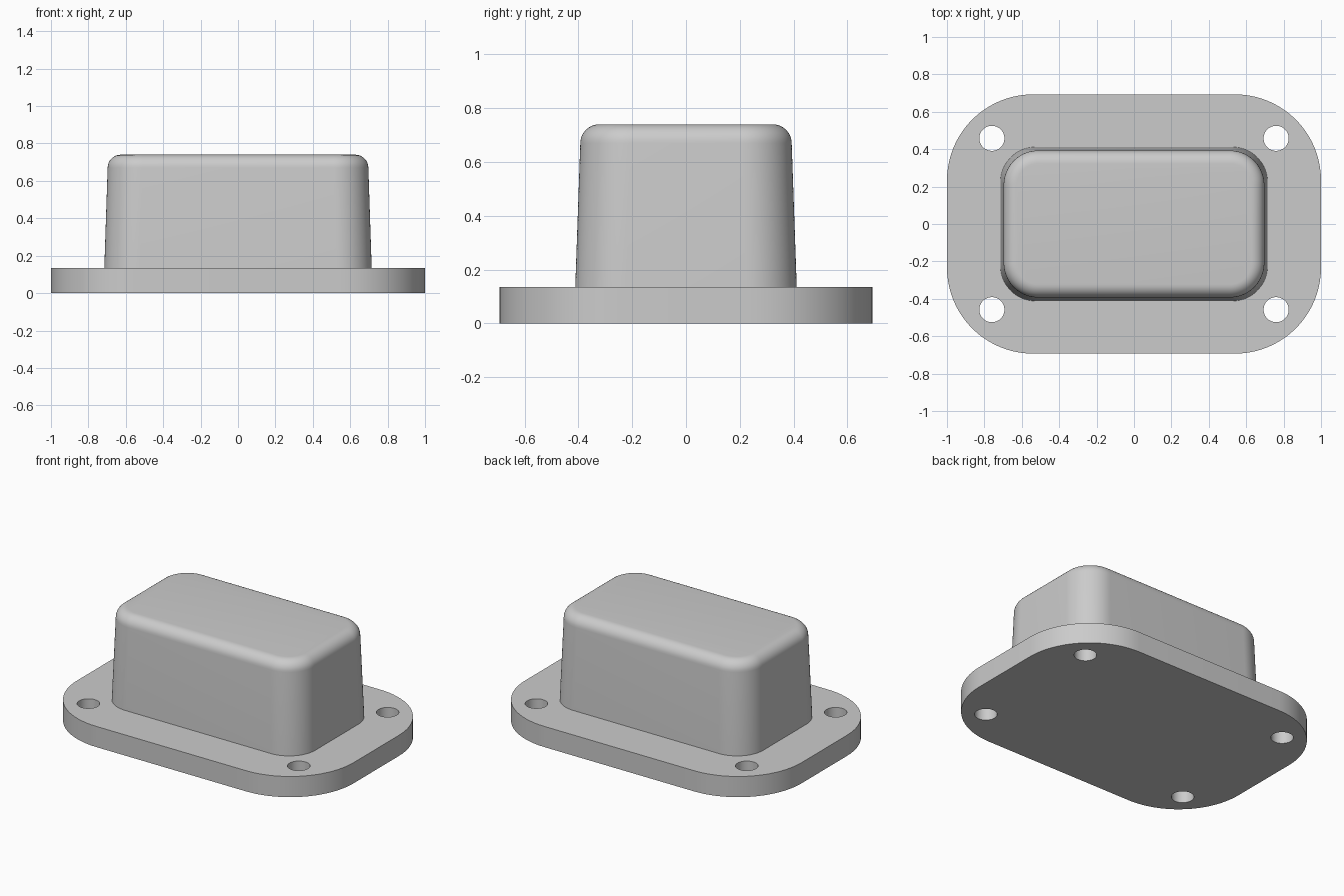
import bpy, bmesh
from math import sin, cos, pi, radians

if "Cube" in bpy.data.objects:
    bpy.data.objects.remove(bpy.data.objects["Cube"])

grey = bpy.data.materials.new("light_grey")
grey.use_nodes = True
colour = (0.6, 0.6, 0.6, 1)
grey.diffuse_color = colour
grey.node_tree.nodes["Principled BSDF"].inputs["Base Color"].default_value = colour


def rounded_rect(hx, hy, r, z, steps=20):
    """Outline of a rectangle with round corners, counter-clockwise."""
    points = []
    for i, (sx, sy) in enumerate([(1, 1), (-1, 1), (-1, -1), (1, -1)]):
        for k in range(steps + 1):
            a = (i + k / steps) * pi / 2
            points.append((sx * (hx - r) + r * cos(a), sy * (hy - r) + r * sin(a), z))
    return points


def loft(name, outlines):
    """Capped solid through a stack of outlines."""
    bm = bmesh.new()
    rings = [[bm.verts.new(p) for p in outline] for outline in outlines]
    count = len(rings[0])
    for low, high in zip(rings, rings[1:]):
        for i in range(count):
            j = (i + 1) % count
            bm.faces.new((low[i], low[j], high[j], high[i]))
    bm.faces.new(rings[0][::-1])
    bm.faces.new(rings[-1])
    mesh = bpy.data.meshes.new(name)
    bm.to_mesh(mesh)
    bm.free()
    mesh.materials.append(grey)
    obj = bpy.data.objects.new(name, mesh)
    bpy.context.collection.objects.link(obj)
    return obj


def activate(obj):
    bpy.ops.object.select_all(action="DESELECT")
    obj.select_set(True)
    bpy.context.view_layer.objects.active = obj


PLATE_TOP, TOP, FILLET = 0.135, 0.74, 0.07

# Flange plate with four bolt holes
plate = loft("flange_plate", [rounded_rect(1, 0.693, 0.46, z) for z in (0, PLATE_TOP)])
for sx in (-1, 1):
    for sy in (-1, 1):
        bpy.ops.mesh.primitive_cylinder_add(
            vertices=40, radius=0.067, depth=0.5, location=(sx * 0.76, sy * 0.458, 0.07))
        cutter = bpy.context.object
        cutter.name = "bolt_hole_cutter"
        cutter.hide_render = True
        cutter.data.materials.append(grey)
        activate(plate)
        cut = plate.modifiers.new("bolt_hole", "BOOLEAN")
        cut.operation = "DIFFERENCE"
        cut.solver = "EXACT"
        cut.object = cutter
        bpy.ops.object.modifier_apply(modifier=cut.name)
        bpy.data.objects.remove(cutter)

# Tapered housing with a rounded top rim
sections = [rounded_rect(0.715, 0.412, 0.19, PLATE_TOP - 0.005)]
for k in range(9):
    a = k / 8 * pi / 2
    inset = FILLET * (1 - cos(a))
    sections.append(rounded_rect(0.697 - inset, 0.393 - inset, 0.185 - inset,
                                 TOP - FILLET + FILLET * sin(a)))
housing = loft("housing", sections)

for obj in (plate, housing):
    activate(obj)
    bpy.ops.object.shade_smooth_by_angle(angle=radians(30))
